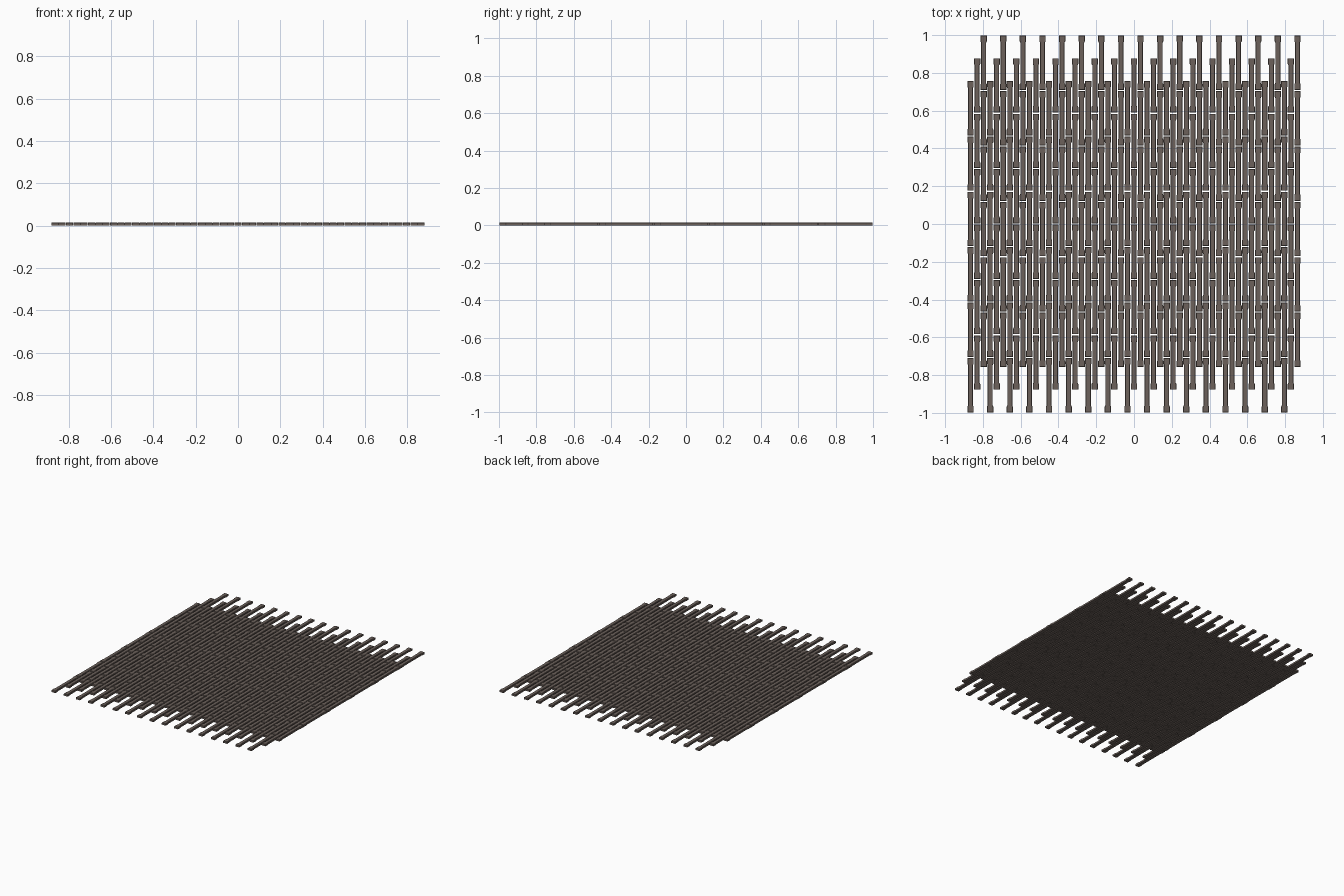
import bpy, bmesh

if "Cube" in bpy.data.objects:
    bpy.data.objects.remove(bpy.data.objects["Cube"])

COLS, ROWS = 51, 6
PITCH, LEN, STEP = 1.765 / 51, 1.76 / 6, 0.12
TOP = 0.015

mat = bpy.data.materials.new("dark_wood")
mat.diffuse_color = (0.15, 0.12, 0.105, 1)
mat.use_nodes = True
mat.node_tree.nodes["Principled BSDF"].inputs["Base Color"].default_value = mat.diffuse_color


# one plank: slightly waisted outline, chamfered top edge
def add_plank(bm, cx, cy):
    h = LEN / 2 - 0.003
    w, m = PITCH / 2 - 0.0005, PITCH / 2 - 0.004
    side = [(w, -h), (w, -h + 0.03), (m, -h + 0.036),
            (m, h - 0.036), (w, h - 0.03), (w, h)]
    outline = side + [(-x, -y) for x, y in side]
    rings = []
    for z, c in ((0, 0), (TOP - 0.002, 0), (TOP, 0.002)):
        rings.append([bm.verts.new((cx + x - (c if x > 0 else -c),
                                    cy + y - (c if y > h - .01 else -c if y < -h + .01 else 0), z))
                      for x, y in outline])
    n = len(outline)
    for a, b in zip(rings, rings[1:]):
        for i in range(n):
            j = (i + 1) % n
            bm.faces.new((a[i], a[j], b[j], b[i]))
    bm.faces.new(rings[0][::-1])
    bm.faces.new(rings[-1])


# columns of planks, staggered in groups of three
for k in range(3):
    bm = bmesh.new()
    for c in range(k, COLS, 3):
        x = (c - (COLS - 1) / 2) * PITCH
        for r in range(ROWS):
            add_plank(bm, x, (k - 1) * STEP + (r - (ROWS - 1) / 2) * LEN)
    me = bpy.data.meshes.new(f"plank_columns_{k + 1}")
    bm.to_mesh(me)
    bm.free()
    me.materials.append(mat)
    bpy.context.collection.objects.link(bpy.data.objects.new(me.name, me))
